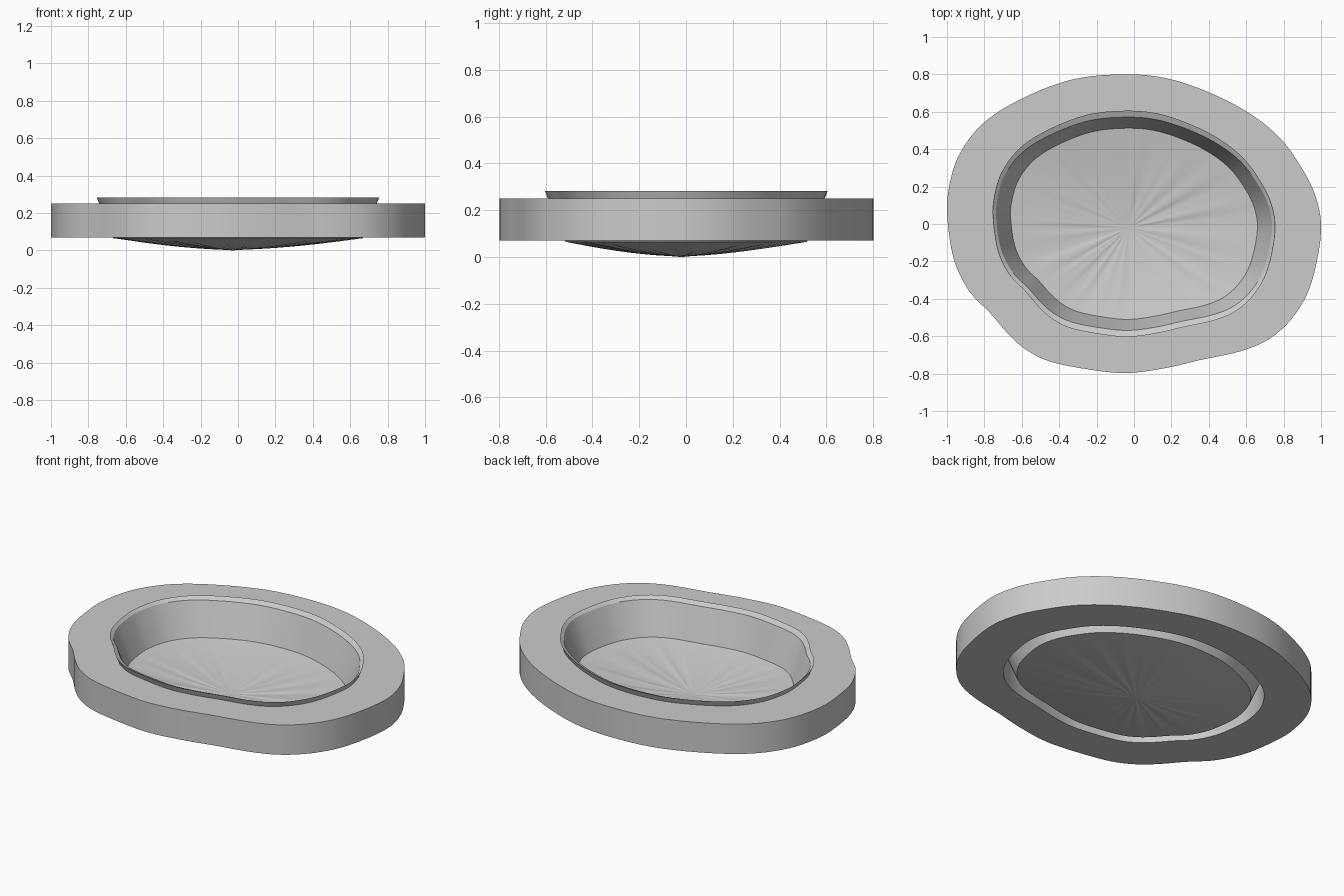
import bpy, bmesh, math, random
from mathutils import Vector

if "Cube" in bpy.data.objects:
    bpy.data.objects.remove(bpy.data.objects["Cube"])

random.seed(4)

# Irregular outline of the surround, counter-clockwise
PTS = [(1, -.04), (.97, .15), (.89, .31), (.78, .46), (.62, .59), (.41, .70),
       (.17, .78), (-.07, .80), (-.34, .77), (-.61, .665), (-.81, .535),
       (-.94, .36), (-.995, .16), (-.995, 0), (-.96, -.2), (-.88, -.36),
       (-.77, -.475), (-.675, -.585), (-.58, -.67), (-.45, -.735),
       (-.24, -.778), (-.04, -.797), (.17, -.77), (.35, -.728), (.57, -.68),
       (.73, -.61), (.86, -.485), (.95, -.31)]


def smooth_loop(pts, steps=5):
    """Closed Catmull-Rom curve through the points."""
    v, out = [Vector(p) for p in pts], []
    n = len(v)
    for i in range(n):
        a, b, c, d = v[i - 1], v[i], v[(i + 1) % n], v[(i + 2) % n]
        for k in range(steps):
            t = k / steps
            out.append(.5 * (2 * b + (c - a) * t + (2 * a - 5 * b + 4 * c - d) * t ** 2
                             + (3 * b - a - 3 * c + d) * t ** 3))
    return out


OUT = smooth_loop(PTS)
N = len(OUT)


def add_loop(bm, sx, sy, z, centre=(0, 0), bump=None):
    return [bm.verts.new((p.x * sx + centre[0], p.y * sy + centre[1],
                          z + (bump[i] if bump else 0))) for i, p in enumerate(OUT)]


def bridge(bm, a, b):
    for i in range(N):
        j = (i + 1) % N
        bm.faces.new((a[i], a[j], b[j], b[i]))


def finish(bm, name, angle):
    bmesh.ops.recalc_face_normals(bm, faces=bm.faces)
    me = bpy.data.meshes.new(name)
    bm.to_mesh(me)
    bm.free()
    ob = bpy.data.objects.new(name, me)
    bpy.context.collection.objects.link(ob)
    bpy.ops.object.select_all(action='DESELECT')
    ob.select_set(True)
    bpy.context.view_layer.objects.active = ob
    bpy.ops.object.shade_smooth_by_angle(angle=math.radians(angle))


# Flat surround slab with an opening
bm = bmesh.new()
loops = [add_loop(bm, *s) for s in
         ((1, 1, .07), (1, 1, .25), (.737, .727, .25), (.737, .727, .07))]
for k in range(4):
    bridge(bm, loops[k], loops[(k + 1) % 4])
finish(bm, "surround", 30)

# Creases of the basin floor, fading out towards the edge
noise = [random.uniform(-1, 1) for _ in range(N)]
noise = [(noise[i - 1] + 2 * noise[i] + noise[(i + 1) % N]) / 4 for i in range(N)]


def floor_loops(bm, edge, lift):
    """Shallow dished floor from the edge loop down to a centre point."""
    prev = edge
    for r in (.9, .8, .68, .56, .44, .32, .2, .1):
        bump = [n * .014 * r * (1 - r) for n in noise]
        c = (-.03 * (1 - r), -.02 * (1 - r))
        cur = add_loop(bm, .662 * r, .642 * r, .003 + .062 * r ** 1.5 + lift, c, bump)
        bridge(bm, prev, cur)
        prev = cur
    mid = bm.verts.new((-.03, -.02, lift))
    for i in range(N):
        bm.faces.new((prev[i], prev[(i + 1) % N], mid))


# Basin: flared wall, sloping lip and dished floor
bm = bmesh.new()
under = add_loop(bm, .666, .646, .065)
lip_out = add_loop(bm, .755, .757, .283)
lip_in = add_loop(bm, .738, .714, .268)
inner = add_loop(bm, .660, .640, .073)
for a, b in ((under, lip_out), (lip_out, lip_in), (lip_in, inner)):
    bridge(bm, a, b)
floor_loops(bm, inner, .008)
floor_loops(bm, under, 0)
finish(bm, "basin", 25)
